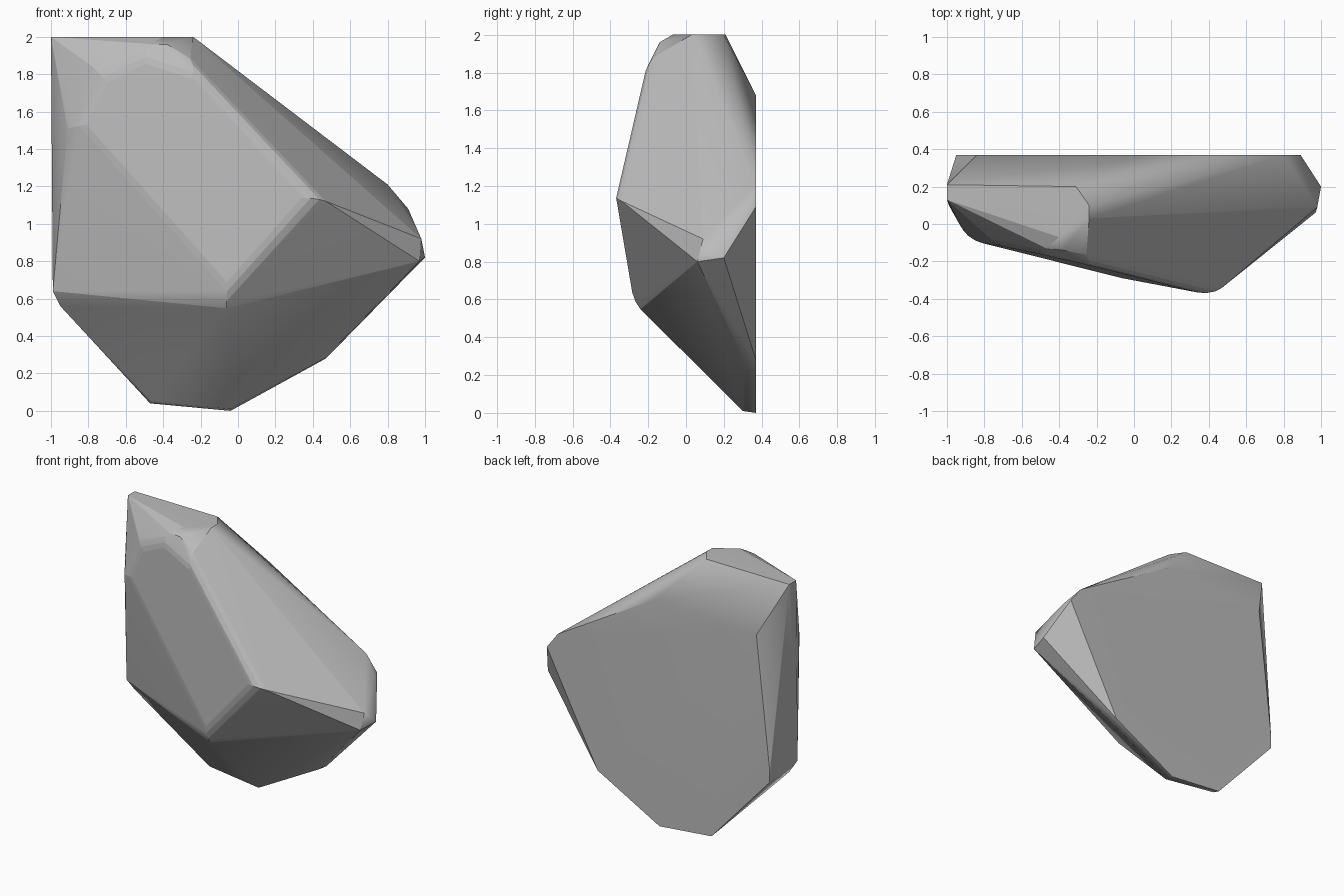
import bpy
import bmesh
from math import radians

default_cube = bpy.data.objects.get("Cube")
if default_cube:
    bpy.data.objects.remove(default_cube, do_unlink=True)

BACK = 0.37


def flat_material(name, color):
    material = bpy.data.materials.new(name)
    material.use_nodes = True
    material.diffuse_color = color
    material.node_tree.nodes["Principled BSDF"].inputs["Base Color"].default_value = color
    return material


def front_point(x, z):
    """Corner lying on the slanted front plane."""
    return (x, -0.295 - 0.22 * x + 0.027 * (z - 1), z)


def back_point(x, z):
    """Corner lying on the flat back."""
    return (x, BACK, z)


def wrap_hull(bm, angle):
    """Wrap all points in a convex skin and merge nearly flat triangles."""
    result = bmesh.ops.convex_hull(bm, input=bm.verts[:])
    inner = {g for g in result["geom_interior"] + result["geom_unused"]
             if isinstance(g, bmesh.types.BMVert)}
    bmesh.ops.delete(bm, geom=list(inner), context="VERTS")
    bmesh.ops.dissolve_limit(bm, angle_limit=radians(angle),
                             verts=bm.verts[:], edges=bm.edges[:])
    bmesh.ops.recalc_face_normals(bm, faces=bm.faces[:])


# Broad slanted front
front = [front_point(x, z) for x, z in
         [(.42, 1.14), (-.22, 1.83), (-.5, 1.92), (-.74, 1.8), (-.88, 1.52), (-.06, .6)]]

# Flat back outline
back = [back_point(x, z) for x, z in
        [(0, 1.68), (.8, 1.21), (.89, 1.09), (.47, .28), (-.04, 0),
         (-.47, .04), (-.95, .57), (-.95, .66), (-.84, 1.64)]]

# Crown, pointed right tip, left flank and foot
crown = [(-1, .21, 2), (-1, .13, 2), (-.31, .2, 2), (-.24, .1, 2),
         (-.24, .03, 2), (-.4, -.07, 2), (-.38, -.14, 1.96), (-.47, -.13, 1.96)]
tip = [(1, .2, .82), (.97, .06, .8), (.98, .09, .92), (.91, .32, 1.08)]
flank = [(-.99, .1, .64), (-.95, .14, .56), (-.94, .01, 1.58)]
foot = [(-.04, .3, .01), (.46, .31, .28), (-.46, .32, .05)]

bm = bmesh.new()
for point in front + back + crown + tip + flank + foot:
    bm.verts.new(point)
wrap_hull(bm, 2)

# Round the worn edges around the front, then wrap again for a clean skin
front_face = max((f for f in bm.faces if f.normal.y < -0.5), key=lambda f: f.calc_area())
worn = [e for e in front_face.edges if e.calc_face_angle(0) > radians(4)]
bmesh.ops.bevel(bm, geom=worn, offset=0.06, offset_type="OFFSET", segments=3,
                profile=0.5, affect="EDGES", clamp_overlap=True)
wrap_hull(bm, 0.5)

mesh = bpy.data.meshes.new("rock")
bm.to_mesh(mesh)
bm.free()
mesh.materials.append(flat_material("stone grey", (0.5, 0.5, 0.5, 1)))
rock = bpy.data.objects.new("rock", mesh)
bpy.context.collection.objects.link(rock)

# Soft shading over worn edges, crisp at the back and crown
bpy.context.view_layer.objects.active = rock
rock.select_set(True)
bpy.ops.object.shade_smooth_by_angle(angle=radians(35))
normals = rock.modifiers.new("face weighted normals", "WEIGHTED_NORMAL")
normals.keep_sharp = True
